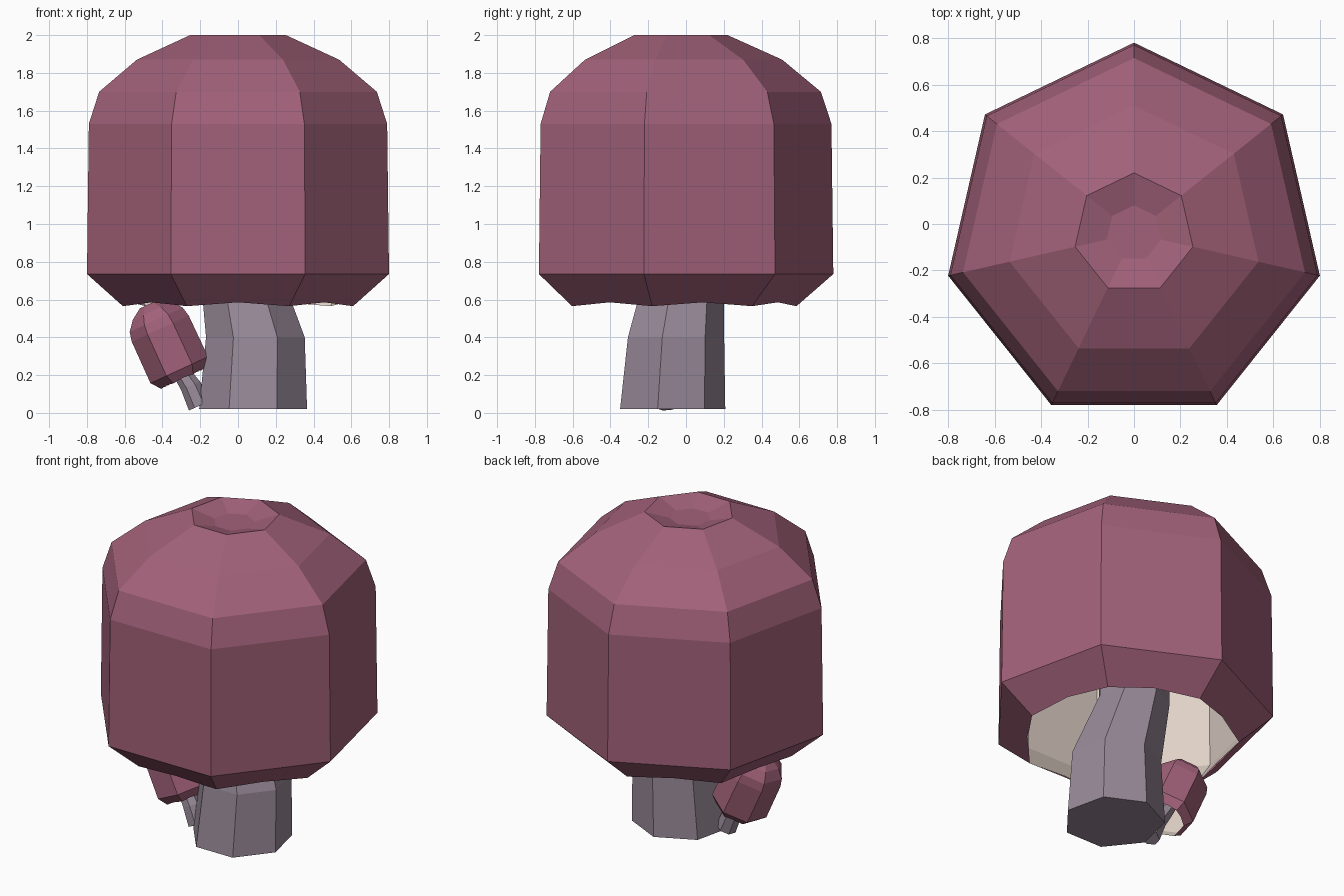
import bpy
from math import sin, cos, pi, radians
from mathutils import Matrix, Vector

if "Cube" in bpy.data.objects:
    bpy.data.objects.remove(bpy.data.objects["Cube"])

SIDES = 7


def material(name, rgb):
    m = bpy.data.materials.new(name)
    m.diffuse_color = (*rgb, 1)
    m.use_nodes = True
    m.node_tree.nodes["Principled BSDF"].inputs["Base Color"].default_value = m.diffuse_color
    return m


CAP = material("plum", (0.36, 0.12, 0.19))
GILL = material("cream", (0.74, 0.64, 0.57))
STEM = material("mauve_grey", (0.31, 0.25, 0.31))


def ring(cx, cy, r, z):
    # heptagon with one corner pointing to the back
    return [Vector((cx + r * sin(2 * pi * i / SIDES), cy + r * cos(2 * pi * i / SIDES), z))
            for i in range(SIDES)]


def loft(rings, start_cap=True, lip=False):
    # bottom-to-top rings; lip adds a raised midpoint to each bottom edge
    verts = [v for r in rings for v in r]
    faces = []
    if lip:
        mids = len(verts)
        low, up = rings[0], rings[1]
        for i in range(SIDES):
            j = (i + 1) % SIDES
            verts.append((low[i] + low[j]) * 0.44 + (up[i] + up[j]) * 0.06)
    for k in range(len(rings) - 1):
        for i in range(SIDES):
            j = (i + 1) % SIDES
            a, b = k * SIDES, (k + 1) * SIDES
            f = [a + j, a + i, b + i, b + j]
            if lip and k == 0:
                f.insert(1, mids + i)
            faces.append(f)
    top = (len(rings) - 1) * SIDES
    faces.append([top + i for i in reversed(range(SIDES))])
    if start_cap:
        faces.append(list(range(SIDES)))
    return verts, faces


def mesh(name, data, mat, flip=False):
    verts, faces = data
    if flip:
        faces = [f[::-1] for f in faces]
    me = bpy.data.meshes.new(name)
    me.from_pydata([tuple(v) for v in verts], [], faces)
    me.materials.append(mat)
    return me


CY = -0.04
# cap outside: lip, skirt, wall, dome and dimpled crown
outer = [(0.625, 0.565), (0.82, 0.735), (0.81, 1.53), (0.754, 1.70),
         (0.549, 1.87), (0.26, 2.0), (0.12, 1.96)]
# hollow underside following the shell
inner = [(0.625, 0.565), (0.76, 0.755), (0.75, 1.51), (0.70, 1.65),
         (0.51, 1.81), (0.24, 1.92)]
cap = mesh("cap", loft([ring(0, CY, r, z) for r, z in outer], False, True), CAP)
underside = mesh("cap_underside",
                 loft([ring(0, CY, r, z) for r, z in inner], False, True), GILL, True)
# bent stem
stem = mesh("stem", loft([ring(0.08, -0.085, 0.293, 0.02), ring(0.092, -0.066, 0.268, 0.40),
                          ring(0.0, -0.01, 0.21, 0.80), ring(0.0, CY, 0.20, 1.90)]), STEM)

# large mushroom and its small leaning copy
small = (Matrix.Translation((-0.218, -0.09, 0.025)) @ Matrix.Rotation(radians(-24.7), 4, 'Y')
         @ Matrix.Diagonal((0.21, 0.21, 0.303, 1)))
for prefix, matrix in (("large", Matrix.Identity(4)), ("small", small)):
    for me in (cap, underside, stem):
        ob = bpy.data.objects.new(f"{prefix}_{me.name}", me)
        ob.matrix_world = matrix
        bpy.context.collection.objects.link(ob)
